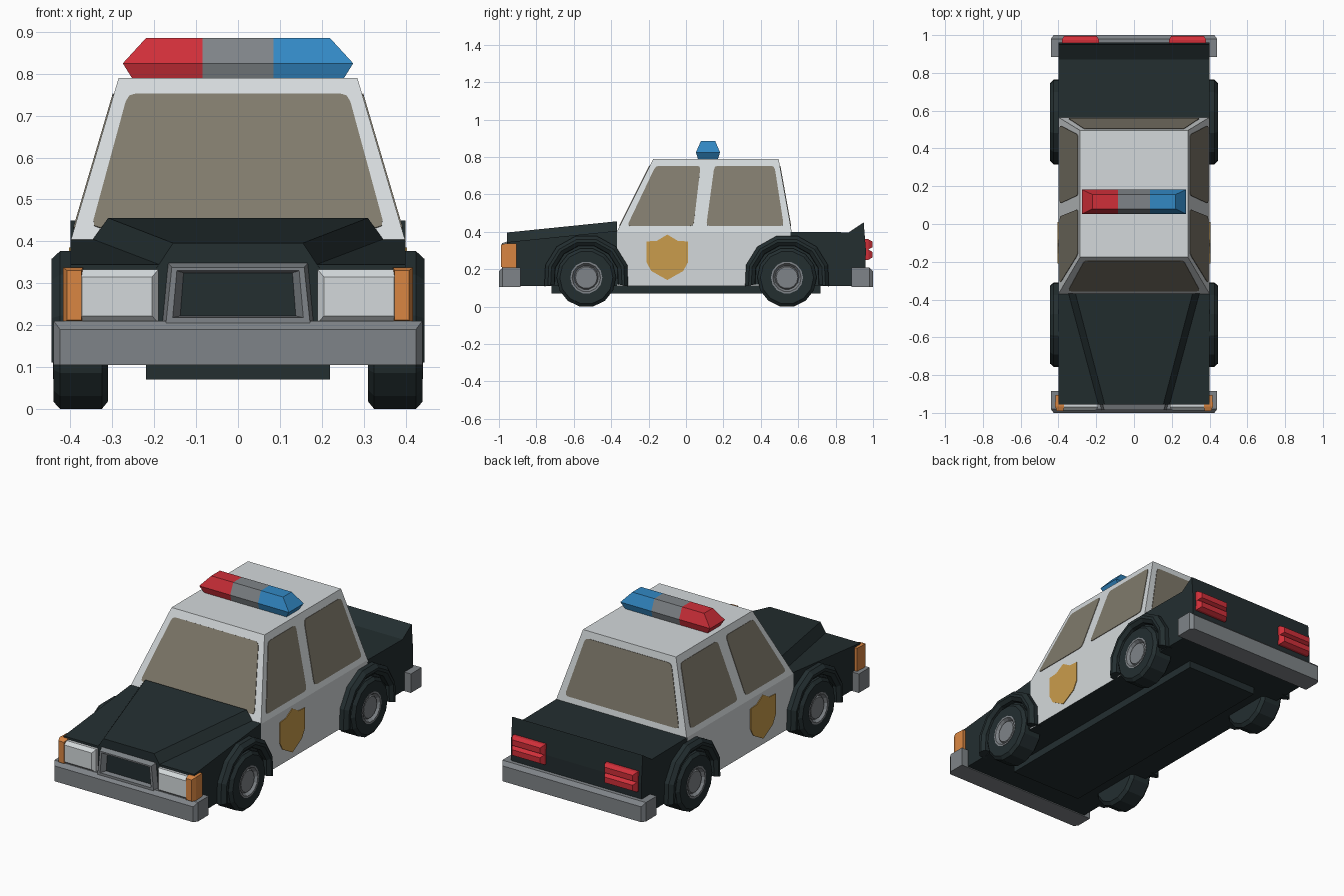
import bpy, bmesh, math
from mathutils import Vector

if "Cube" in bpy.data.objects:
    bpy.data.objects.remove(bpy.data.objects["Cube"])


def material(name, r, g, b):
    m = bpy.data.materials.new(name)
    lin = [((c / 255 + 0.055) / 1.055) ** 2.4 for c in (r, g, b)]
    m.diffuse_color = (*lin, 1)
    m.use_nodes = True
    m.node_tree.nodes["Principled BSDF"].inputs["Base Color"].default_value = m.diffuse_color
    return m


WHITE = material("white_paint", 212, 217, 219)
BLACK = material("black_paint", 35, 46, 48)
GREY = material("grey_metal", 127, 132, 136)
GLASS = material("olive_glass", 128, 122, 108)
GOLD = material("gold", 202, 156, 76)
RED = material("red_light", 208, 47, 57)
BLUE = material("blue_light", 50, 136, 196)
ORANGE = material("orange_light", 218, 134, 66)


def finish(name, bm, mats, rule=None, mirror=False):
    bmesh.ops.recalc_face_normals(bm, faces=bm.faces)
    bm.normal_update()
    if rule:
        for f in bm.faces:
            f.material_index = rule(f.calc_center_median(), f.normal)
    me = bpy.data.meshes.new(name)
    bm.to_mesh(me)
    bm.free()
    for m in mats:
        me.materials.append(m)
    ob = bpy.data.objects.new(name, me)
    bpy.context.collection.objects.link(ob)
    if mirror:
        ob.modifiers.new("mirror", 'MIRROR').use_axis[0] = True
    return ob


def loft_bm(rings, caps=True, closed=True):
    """Skin a series of point rings of equal length."""
    bm = bmesh.new()
    vs = [[bm.verts.new(p) for p in r] for r in rings]
    n = len(vs[0])
    for a, b in zip(vs, vs[1:]):
        for i in range(n if closed else n - 1):
            j = (i + 1) % n
            bm.faces.new((a[i], a[j], b[j], b[i]))
    if caps:
        bm.faces.new(vs[0])
        bm.faces.new(vs[-1])
    return bm


def rect_y(y, x0, x1, z0, z1):
    return [(x0, y, z0), (x1, y, z0), (x1, y, z1), (x0, y, z1)]


def rect_z(z, x0, x1, y0, y1):
    return [(x0, y0, z), (x1, y0, z), (x1, y1, z), (x0, y1, z)]


def side_profile(name, pts, hw, mat):
    return finish(name, loft_bm([[(x, y, z) for y, z in pts] for x in (-hw, hw)]), [mat])


def plate(name, pts, normal, mat, mirror=False):
    n = Vector(normal).normalized()
    rings = [[Vector(p) + n * d for p in pts] for d in (-0.003, 0.003)]
    return finish(name, loft_bm(rings), [mat], mirror=mirror)


def rounded(corners, d=0.02):
    """Soften the corners of a 2D outline."""
    out = []
    for i, c in enumerate(corners):
        p, c, q = Vector(corners[i - 1]), Vector(c), Vector(corners[(i + 1) % len(corners)])
        a, b = c + (p - c).normalized() * d, c + (q - c).normalized() * d
        out += [a, (a + b) / 2 * 0.5 + c * 0.5, b]
    return out


# Black front and rear body
side_profile("front_body", [(-.955, .11), (-.955, .345), (-.37, .405), (-.37, .11)], .40, BLACK)
side_profile("rear_body", [(.56, .11), (.56, .40), (.87, .397), (.95, .45), (.962, .30), (.955, .11)], .40, BLACK)
side_profile("underbody", [(-.72, .07), (-.72, .12), (.72, .12), (.72, .07)], .22, BLACK)

# Raised tapered hood
hood = [[(-.195, -.956, .335), (.195, -.956, .335), (.155, -.956, .396), (-.155, -.956, .396)],
        [(-.35, -.368, .40), (.35, -.368, .40), (.31, -.368, .456), (-.31, -.368, .456)]]
finish("hood", loft_bm(hood), [BLACK])

# White doors and cabin, dark underneath
cabin = [rect_z(.11, -.40, .40, -.37, .56), rect_z(.40, -.40, .40, -.37, .565),
         rect_z(.79, -.285, .285, -.175, .495)]
finish("cabin", loft_bm(cabin), [WHITE, BLACK], lambda c, n: 1 if n.z < -.5 else 0)


# Windows lie on the sloping cabin sides
def slope(z, low, high):
    return low + (high - low) * (z - .40) / .39


screen = rounded([(-.35, .432), (.35, .432), (.263, .752), (-.263, .752)])
plate("windscreen", [(x, slope(z, -.37, -.175), z) for x, z in screen], (0, -.39, .195), GLASS)
plate("rear_window", [(x, slope(z, .565, .495), z) for x, z in screen], (0, .39, .07), GLASS)
for label, quad in (("front", [(-.315, .43), (.04, .43), (.078, .752), (-.162, .752)]),
                    ("back", [(.108, .43), (.523, .43), (.473, .752), (.152, .752)])):
    pts = [(slope(z, .40, .285), y, z) for y, z in rounded(quad)]
    plate(label + "_side_window", pts, (.39, 0, .115), GLASS, mirror=True)

# Gold door shields
half = [(0, .385), (.055, .352), (.11, .348), (.11, .235), (.085, .19), (0, .142)]
shield = half + [(-y, z) for y, z in half[-2:0:-1]]
plate("door_shield", [(.401, y - .10, z) for y, z in shield], (1, 0, 0), GOLD, mirror=True)


# Wheels and wheel arches
def circle_x(x, r, y, n=14):
    return [(x, y + r * math.sin(2 * math.pi * (i + .5) / n),
             .155 + r * math.cos(2 * math.pi * (i + .5) / n)) for i in range(n)]


def arch_x(x, r, y, n=7):
    angs = [math.radians(-12 + 204 * i / n) for i in range(n + 1)]
    return [(x, y + r * math.cos(a), .155 + r * math.sin(a)) for a in angs]


for label, y in (("front", -.533), ("rear", .54)):
    tyre = [circle_x(x, r, y) for x, r in
            ((.31, .14), (.325, .159), (.425, .159), (.44, .142), (.44, .085), (.41, .08))]
    finish(label + "_tyre", loft_bm(tyre), [BLACK], mirror=True)
    hub = [circle_x(x, r, y) for x, r in
           ((.40, .086), (.442, .086), (.442, .076), (.425, .064), (.433, .058))]
    finish(label + "_hub", loft_bm(hub), [GREY], mirror=True)
    arch = [arch_x(x, r, y) for x, r in
            ((.38, .229), (.425, .229), (.445, .21), (.445, .195), (.43, .175), (.39, .172))]
    bm = loft_bm(arch + arch[:1], caps=False, closed=False)
    bmesh.ops.remove_doubles(bm, verts=bm.verts, dist=1e-5)
    bmesh.ops.holes_fill(bm, edges=bm.edges)
    finish(label + "_arch", bm, [BLACK], mirror=True)
    plate(label + "_arch_lining", arch_x(.402, .18, y), (1, 0, 0), BLACK, mirror=True)

# Bumpers
for label, s in (("front", -1), ("rear", 1)):
    bumper = [rect_y(s * 1.0, -.425, .425, .105, .19), rect_y(s * .98, -.44, .44, .105, .21),
              rect_y(s * .885, -.44, .44, .105, .21)]
    finish(label + "_bumper", loft_bm(bumper), [GREY])


# Grille frame with dark opening
def trapezoid(y, bottom, top, z0, z1):
    return [(-bottom, y, z0), (bottom, y, z0), (top, y, z1), (-top, y, z1)]


grille = [trapezoid(-.95, .182, .168, .20, .35), trapezoid(-.985, .172, .158, .205, .338),
          trapezoid(-.985, .156, .146, .218, .33), trapezoid(-.957, .138, .130, .222, .325)]
finish("grille", loft_bm(grille), [GREY, BLACK],
       lambda c, n: 1 if -.96 < c.y < -.955 and abs(n.y) > .9 else 0)

# Headlights, indicators and tail lights
head = [rect_y(-.94, .19, .385, .205, .333), rect_y(-.97, .19, .385, .205, .333),
        rect_y(-.988, .205, .373, .222, .315)]
finish("headlight", loft_bm(head), [WHITE], mirror=True)
indicator = [rect_y(-.905, .37, .415, .205, .338), rect_y(-.965, .37, .418, .205, .338),
             rect_y(-.99, .374, .408, .212, .33)]
finish("indicator", loft_bm(indicator), [ORANGE], mirror=True)
for label, z in (("lower", .25), ("upper", .305)):
    tail = [rect_y(.945, .185, .382, z, z + .055), rect_y(.975, .185, .382, z, z + .055),
            rect_y(.996, .198, .37, z + .012, z + .043)]
    finish(label + "_tail_light", loft_bm(tail), [RED], mirror=True)

# Roof light bar: red, grey and blue thirds
bar = [rect_z(.785, -.25, .25, .065, .17), rect_z(.825, -.275, .275, .053, .182),
       rect_z(.885, -.22, .22, .08, .156)]
bm = loft_bm(bar)
for x in (-.085, .085):
    bmesh.ops.bisect_plane(bm, geom=bm.verts[:] + bm.edges[:] + bm.faces[:],
                           plane_co=(x, 0, .83), plane_no=(1, 0, 0))
finish("light_bar", bm, [RED, GREY, BLUE],
       lambda c, n: 0 if c.x < -.085 else 2 if c.x > .085 else 1)
